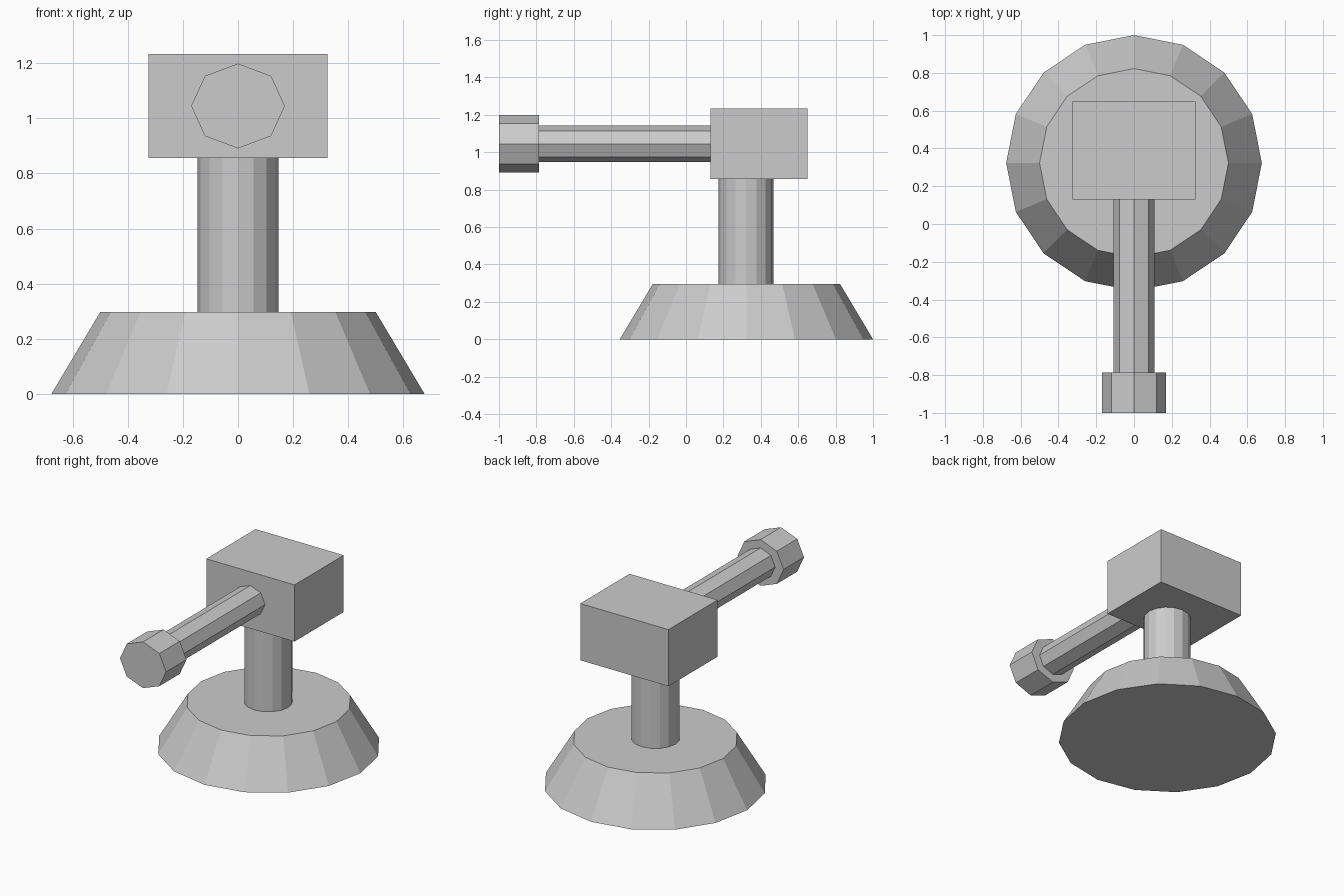
import bpy, bmesh
from math import radians
from mathutils import Matrix

if "Cube" in bpy.data.objects:
    bpy.data.objects.remove(bpy.data.objects["Cube"])


def add_part(name, bm, matrix):
    bm.transform(matrix)
    bmesh.ops.recalc_face_normals(bm, faces=bm.faces)
    mesh = bpy.data.meshes.new(name)
    bm.to_mesh(mesh)
    bm.free()
    obj = bpy.data.objects.new(name, mesh)
    bpy.context.collection.objects.link(obj)
    return obj


def upright(name, sides, r1, r2, y, z0, z1):
    """Vertical cone or cylinder between two heights."""
    bm = bmesh.new()
    bmesh.ops.create_cone(bm, cap_ends=True, segments=sides,
                          radius1=r1, radius2=r2, depth=z1 - z0)
    return add_part(name, bm, Matrix.Translation((0, y, (z0 + z1) / 2)))


def rod(name, sides, rx, rz, z, y0, y1):
    """Slightly oval cylinder lying along y."""
    bm = bmesh.new()
    bmesh.ops.create_cone(bm, cap_ends=True, segments=sides,
                          radius1=1, radius2=1, depth=y1 - y0)
    return add_part(name, bm, Matrix.Translation((0, (y0 + y1) / 2, z))
                    @ Matrix.Diagonal((rx, 1, rz, 1))
                    @ Matrix.Rotation(radians(90), 4, 'X'))


def box(name, size, center):
    bm = bmesh.new()
    bmesh.ops.create_cube(bm, size=1)
    return add_part(name, bm, Matrix.Translation(center)
                    @ Matrix.Diagonal((*size, 1)))


# Tapered base and column
upright("base", 16, 0.677, 0.50, 0.323, 0, 0.297)
upright("column", 16, 0.147, 0.147, 0.32, 0.297, 0.856)

# Housing block on top of the column
box("housing", (0.65, 0.518, 0.378), (0, 0.39, 1.045))

# Barrel and its wider end cap, pointing forward
rod("barrel", 8, 0.108, 0.098, 1.045, -0.785, 0.131)
rod("barrel_tip", 8, 0.17, 0.154, 1.045, -1.0, -0.785)
